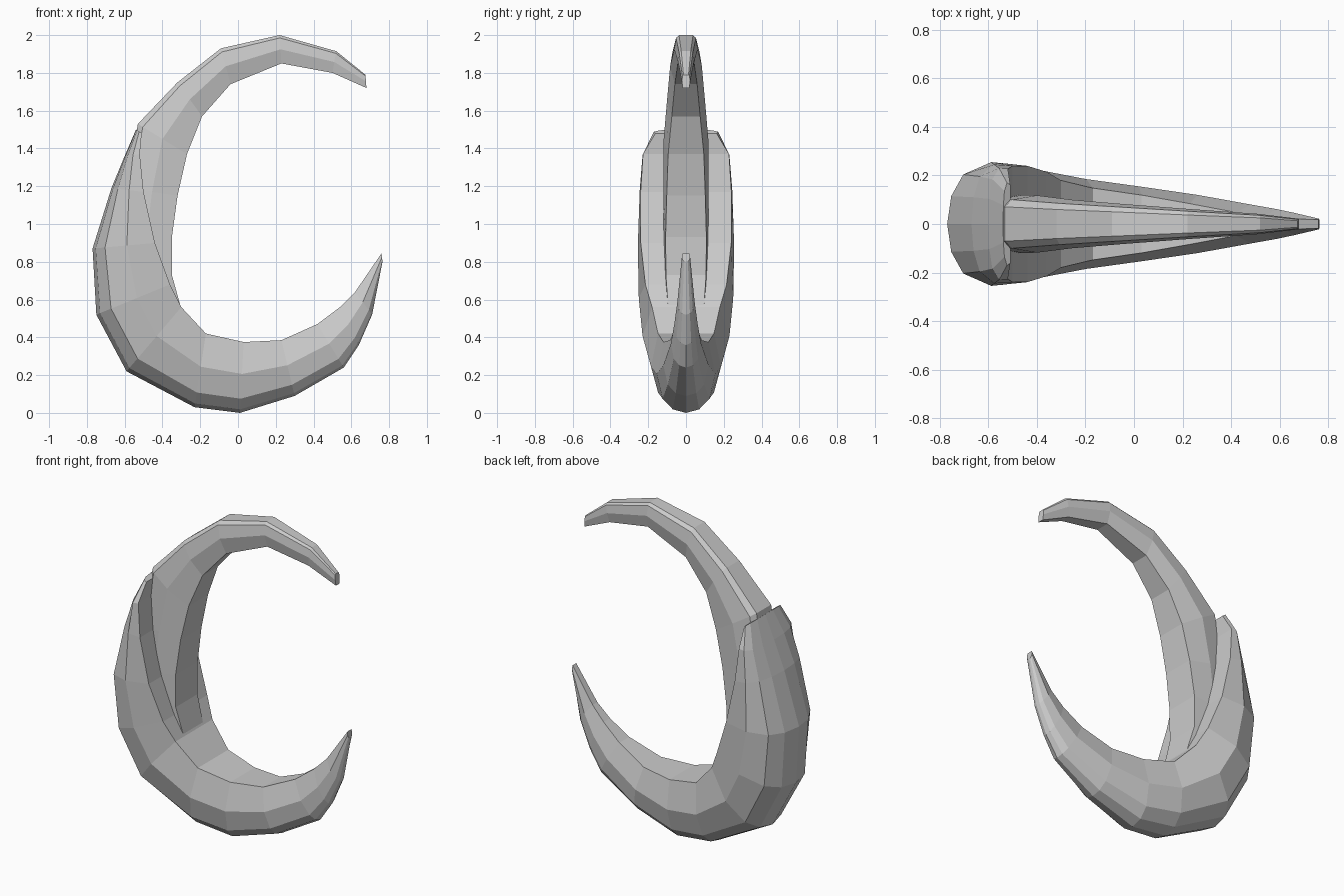
import bpy, bmesh
from mathutils import Vector


def loft(name, stations, section):
    """Skin closed rings; station = outer x,z, inner x,z, half width, inner width factor."""
    bm = bmesh.new()
    rings = []
    for ox, oz, ix, iz, w, k in stations:
        o, i = Vector((ox, 0, oz)), Vector((ix, 0, iz))
        half = [(t, h) for t, h in section] + [(1.0, k)]
        pts = [(t, -h) for t, h in half] + [(t, h) for t, h in reversed(half) if h > 0]
        rings.append([bm.verts.new(o.lerp(i, t) + Vector((0, h * w, 0))) for t, h in pts])
    n = len(rings[0])
    for a, b in zip(rings, rings[1:]):
        for j in range(n):
            bm.faces.new((a[j], a[(j + 1) % n], b[(j + 1) % n], b[j]))
    bm.faces.new(rings[0])
    bm.faces.new(rings[-1])
    bmesh.ops.recalc_face_normals(bm, faces=bm.faces)
    me = bpy.data.meshes.new(name)
    bm.to_mesh(me)
    bm.free()
    ob = bpy.data.objects.new(name, me)
    bpy.context.collection.objects.link(ob)
    return ob


# Wide lower crescent that wraps the back of the upper horn
loft("lower_crescent", [
    (-0.54, 1.50, -0.51, 1.48, 0.17, 0.95),
    (-0.60, 1.36, -0.52, 1.37, 0.23, 0.99),
    (-0.67, 1.19, -0.50, 1.17, 0.245, 0.98),
    (-0.77, 0.87, -0.44, 0.90, 0.255, 0.94),
    (-0.75, 0.52, -0.36, 0.68, 0.25, 0.86),
    (-0.59, 0.22, -0.30, 0.56, 0.23, 0.78),
    (-0.23, 0.03, -0.17, 0.42, 0.185, 0.8),
    (0.01, 0.00, 0.03, 0.375, 0.155, 0.77),
    (0.30, 0.09, 0.23, 0.385, 0.12, 0.7),
    (0.56, 0.24, 0.42, 0.47, 0.08, 0.6),
    (0.64, 0.36, 0.54, 0.56, 0.062, 0.5),
    (0.71, 0.52, 0.62, 0.64, 0.046, 0.5),
    (0.765, 0.80, 0.76, 0.845, 0.022, 0.8),
], [(0, 0), (0.05, 0.45), (0.2, 0.8), (0.55, 1.0)])

# Slim upper horn rising out of the crescent
loft("upper_horn", [
    (0.675, 1.79, 0.68, 1.72, 0.022, 0.8),
    (0.52, 1.915, 0.50, 1.80, 0.042, 0.7),
    (0.22, 2.00, 0.23, 1.85, 0.062, 0.7),
    (-0.09, 1.93, -0.04, 1.74, 0.084, 0.7),
    (-0.32, 1.75, -0.19, 1.57, 0.10, 0.75),
    (-0.53, 1.53, -0.27, 1.37, 0.118, 0.8),
    (-0.59, 1.19, -0.32, 1.15, 0.12, 0.85),
    (-0.62, 0.90, -0.35, 0.93, 0.12, 0.9),
    (-0.60, 0.70, -0.35, 0.73, 0.118, 0.9),
    (-0.50, 0.42, -0.30, 0.55, 0.105, 0.9),
], [(0, 0.6), (0.1, 0.85), (0.5, 1.0)])
